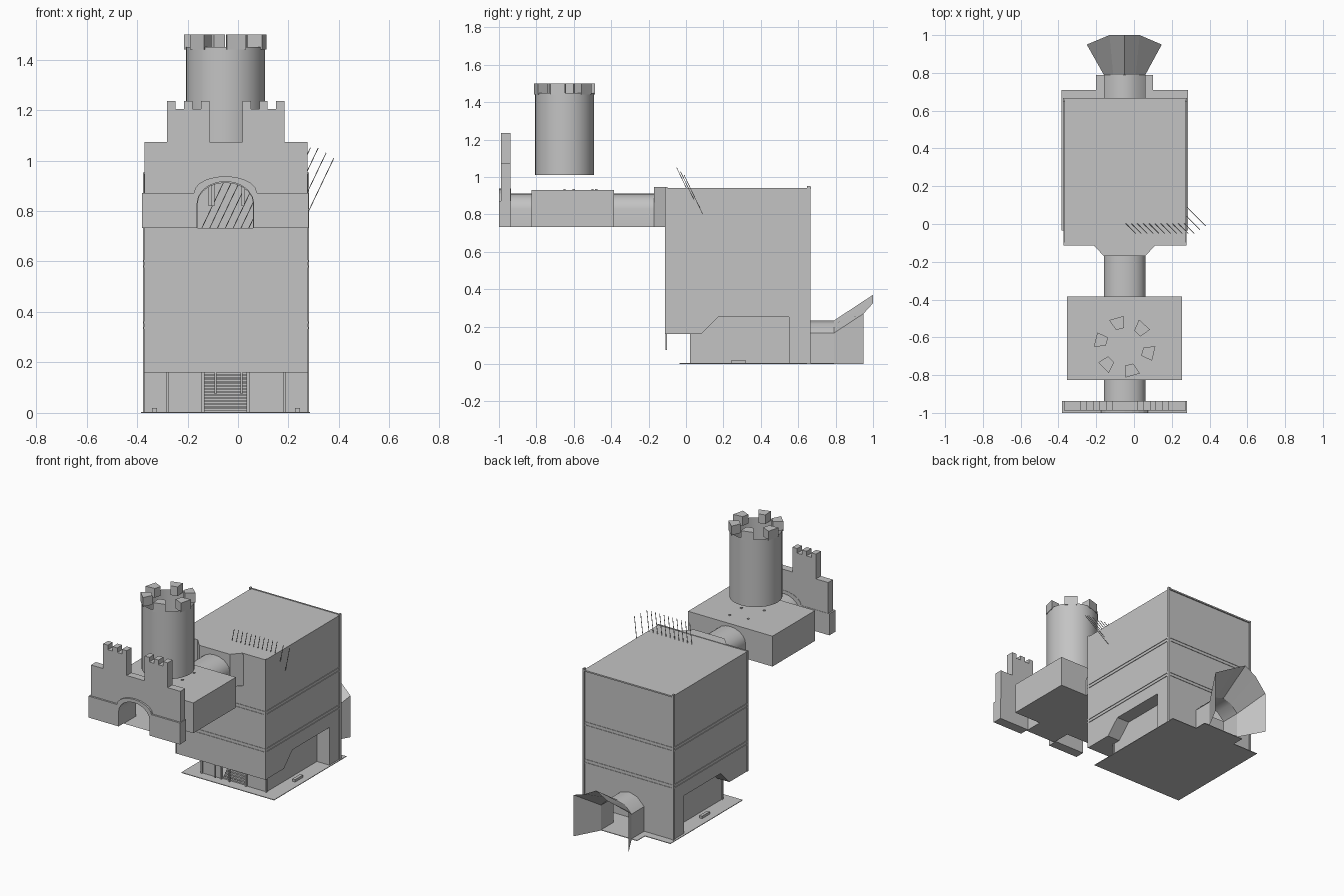
import bpy, bmesh, math
from mathutils import Vector

if "Cube" in bpy.data.objects:
    bpy.data.objects.remove(bpy.data.objects["Cube"])

stone = bpy.data.materials.new("grey stone")
stone.diffuse_color = (0.55, 0.55, 0.55, 1)
stone.use_nodes = True
stone.node_tree.nodes["Principled BSDF"].inputs["Base Color"].default_value = stone.diffuse_color

CX = -0.05                      # centre line of the building
L, R, F, B = -0.37, 0.275, -0.11, 0.66
ROOF = 0.942


def finish(name, bm, smooth=False, normals=True):
    if normals:
        bmesh.ops.recalc_face_normals(bm, faces=bm.faces)
    me = bpy.data.meshes.new(name)
    bm.to_mesh(me)
    bm.free()
    me.materials.append(stone)
    ob = bpy.data.objects.new(name, me)
    bpy.context.collection.objects.link(ob)
    if smooth:
        bpy.context.view_layer.objects.active = ob
        ob.select_set(True)
        bpy.ops.object.shade_smooth_by_angle(angle=math.radians(35))
        ob.select_set(False)
    return ob


def place(p, axis, t):
    a, b = p
    return {"x": (t, a, b), "y": (a, t, b), "z": (a, b, t)}[axis]


def prism(name, pts, axis, a, b, caps=True, closed=True, smooth=False):
    """Outline swept along an axis; open outlines give bare sheets."""
    bm = bmesh.new()
    r0 = [bm.verts.new(place(p, axis, a)) for p in pts]
    r1 = [bm.verts.new(place(p, axis, b)) for p in pts]
    n = len(pts)
    for i in range(n if closed else n - 1):
        j = (i + 1) % n
        bm.faces.new((r0[i], r0[j], r1[j], r1[i]))
    if caps:
        bm.faces.new(r0[::-1])
        bm.faces.new(r1)
    return finish(name, bm, smooth)


def panel(name, pts, axis, t, flip=False):
    """Single flat sheet."""
    bm = bmesh.new()
    vs = [bm.verts.new(place(p, axis, t)) for p in pts]
    bm.faces.new(vs[::-1] if flip else vs)
    return finish(name, bm, normals=False)


def rect(a0, a1, b0, b1):
    return [(a0, b0), (a1, b0), (a1, b1), (a0, b1)]


def box(name, x0, x1, y0, y1, z0, z1):
    return prism(name, rect(x0, x1, y0, y1), "z", z0, z1)


def arch(hw, z0, spring, top, n=10):
    """Doorway outline from bottom left, over the top, to bottom right."""
    arc = [(CX - hw * math.cos(math.pi * i / n),
            spring + (top - spring) * math.sin(math.pi * i / n)) for i in range(n + 1)]
    return [(CX - hw, z0)] + arc + [(CX + hw, z0)]


door = arch(0.11, 0.732, 0.83, 0.912)
back_door = [(-.16, 0), (-.16, .165), (-.11, .215), (CX, .232), (.01, .215), (.06, .165), (.06, 0)]

# ground plate with rear tongue
prism("ground_plate", [(-.385, -.035), (.285, -.035), (.285, .71), (.1, .71), (.1, .79),
                       (-.2, .79), (-.2, .71), (-.385, .71)], "z", 0, 0.004)

# main block: front, back, sides, roof and undersides
panel("front_wall_lower", rect(L, R, .16, .732), "y", F)
panel("front_wall_upper", [(L, .732)] + door + [(R, .732), (R, ROOF), (L, ROOF)], "y", F)
panel("back_wall", [(L, 0)] + back_door + [(R, 0), (R, ROOF), (L, ROOF)], "y", B, True)
side = [(F, .16), (.08, .16), (.17, .25), (.55, .25), (.55, 0), (B, 0), (B, ROOF), (F, ROOF)]
panel("left_wall", side, "x", L, True)
panel("right_wall", side, "x", R)
panel("roof", rect(L, R, F, B), "z", ROOF)
prism("overhang_soffit", side[:5], "x", L, R, caps=False, closed=False)

# recessed ground floor with entrance gap
IL, IR = -.28, .185
for s, a, b in (("left", IL, -.135), ("right", .04, IR)):
    panel("entrance_wall_" + s, rect(a, b, 0, .16), "y", .03)
ground = [(.03, 0), (.55, 0), (.55, .25), (.17, .25), (.08, .16), (.03, .16)]
panel("ground_floor_left", ground, "x", IL, True)
panel("ground_floor_right", ground, "x", IR)
for i, x in enumerate((IL, -.139, .04, IR)):
    box("entrance_post_%d" % i, x - .006, x + .006, .022, .034, 0, .16)
for i, x in enumerate((-.09, .013)):
    box("hanging_bar_%d" % i, x - .004, x + .004, F, F + .008, .075, .16)
for i in range(14):
    z = .012 + i * .0115
    box("entrance_step_%d" % i, -.135, .04, .035 + i * .012, .05 + i * .012, z - .009, z)
for s, x in (("left", -.33), ("right", .235)):
    box("kerb_" + s, x - .01, x + .01, .24, .32, 0, .02)

# storey bands: thin paired ribs around the block
for i, z in enumerate((.337, .358, .581, .602)):
    for s, x in (("left", L), ("right", R)):
        box("band_%s_%d" % (s, i), x - .004, x + .004, F + .01, B - .01, z - .004, z + .004)
    for s, y in (("front", F), ("back", B)):
        box("band_%s_%d" % (s, i), L - .004, R + .004, y - .003, y + .003, z - .004, z + .004)

# corner trims and roof edges
for i, x in enumerate((L, R)):
    box("rear_corner_trim_%d" % i, x - .006, x + .006, B - .012, B + .006, 0, .952)
    box("front_corner_trim_%d" % i, x - .003, x + .003, F - .003, F + .012, .16, .946)
box("front_roof_edge", L, R, F - .003, F + .006, ROOF - .006, ROOF + .003)
box("rear_roof_edge", L, R, B, B + .008, ROOF - .006, ROOF + .003)

# flared collar where the walkway meets the block
CF = -.17
prism("collar_sides_left", [(-.215, F), (-.16, CF)], "z", .732, .945, caps=False, closed=False)
prism("collar_sides_right", [(.06, CF), (.115, F)], "z", .732, .945, caps=False, closed=False)
panel("collar_top", [(-.16, CF), (.06, CF), (.115, F), (-.215, F)], "z", .945)
panel("collar_front", door[1:-1] + [(.06, .945), (-.16, .945)], "y", CF)

# vaulted walkway
for s, a, b in (("rear", -.385, F), ("front", -.95, -.825)):
    prism("walkway_" + s, door, "y", a, b, caps=False, smooth=True)

# hollow gatehouse room
GL, GR, GF, GB, GZ = -.355, .255, -.825, -.385, .93
face = [(GL, .732)] + door + [(GR, .732), (GR, GZ), (GL, GZ)]
panel("gatehouse_front", face, "y", GF)
panel("gatehouse_back", face, "y", GB, True)
prism("gatehouse_shell", rect(GL, GR, .732, GZ), "y", GF, GB, caps=False)
for i, (x, y) in enumerate(((-.11, -.65), (-.1, -.5), (.02, -.6), (.02, -.48))):
    box("torch_%d" % i, x - .006, x + .006, y - .006, y + .006, .82, .935)

# gate wall with two crenellated turrets
gate = arch(.112, .732, .83, .917)


def turret(a, b):
    w = (b - a) / 5
    pts = []
    for i in range(5):
        z = 1.235 if i % 2 == 0 else 1.205
        pts += [(a + i * w, z), (a + (i + 1) * w, z)]
    return [(a, 1.073)] + pts + [(b, 1.073)]


top = [(L, 1.073)] + turret(-.282, -.112) + turret(.018, .184) + [(R, 1.073)]
prism("gate_wall", [(L, .732)] + gate + [(R, .732)] + top[::-1], "y", -.988, -.938)
trim = arch(.125, .872, .872, .938)[1:-1]
prism("gate_base", [(-.38, .732)] + gate + [(.28, .732), (.28, .872)] + trim[::-1]
      + [(-.38, .872)], "y", -1, -.936)

# open round tower and its merlons
TY, TR = -.65, .157
ring = [(CX + TR * math.cos(math.tau * i / 32), TY + TR * math.sin(math.tau * i / 32))
        for i in range(32)]
prism("round_tower", ring, "z", 1.01, 1.45, caps=False, smooth=True)
for k, deg in enumerate((106, 48, -13, -74, -135, 166)):
    pts = []
    for r, d in ((.1, -15), (.163, -14), (.163, 14), (.1, 11)):
        t = math.radians(deg + d)
        pts.append((CX + r * math.cos(t), TY + r * math.sin(t)))
    prism("tower_merlon_%d" % k, pts, "z", 1.44, 1.5)

# rear tunnel and splayed mouth
prism("rear_tunnel", back_door, "y", B, .79, caps=False, closed=False, smooth=True)
mouth = [(-.25, .95, 0), (-.25, .95, .27), (-.13, 1, .325), (CX, 1, .37),
         (.03, 1, .325), (.147, .95, .27), (.147, .95, 0)]
bm = bmesh.new()
inner = [bm.verts.new((x, .79, z)) for x, z in back_door]
outer = [bm.verts.new(p) for p in mouth]
for i in range(6):
    bm.faces.new((inner[i], inner[i + 1], outer[i + 1], outer[i]))
finish("tunnel_mouth", bm)

# row of thin slanted rods
d = Vector((.1, -.1, .21))
bm = bmesh.new()
for i in range(13):
    tip = Vector((.38 - i * .031, -.01 - .02 * min(i, 2), 1.01 + .02 * min(i, 2)))
    foot = tip - d * (1.0 if i < 4 else 1.6)
    rot = d.to_track_quat("Z", "Y").to_matrix().to_4x4()
    rot.translation = (tip + foot) / 2
    bmesh.ops.create_cone(bm, segments=4, radius1=.002, radius2=.002, cap_ends=True,
                          depth=(tip - foot).length, matrix=rot)
finish("slanted_rods", bm)
